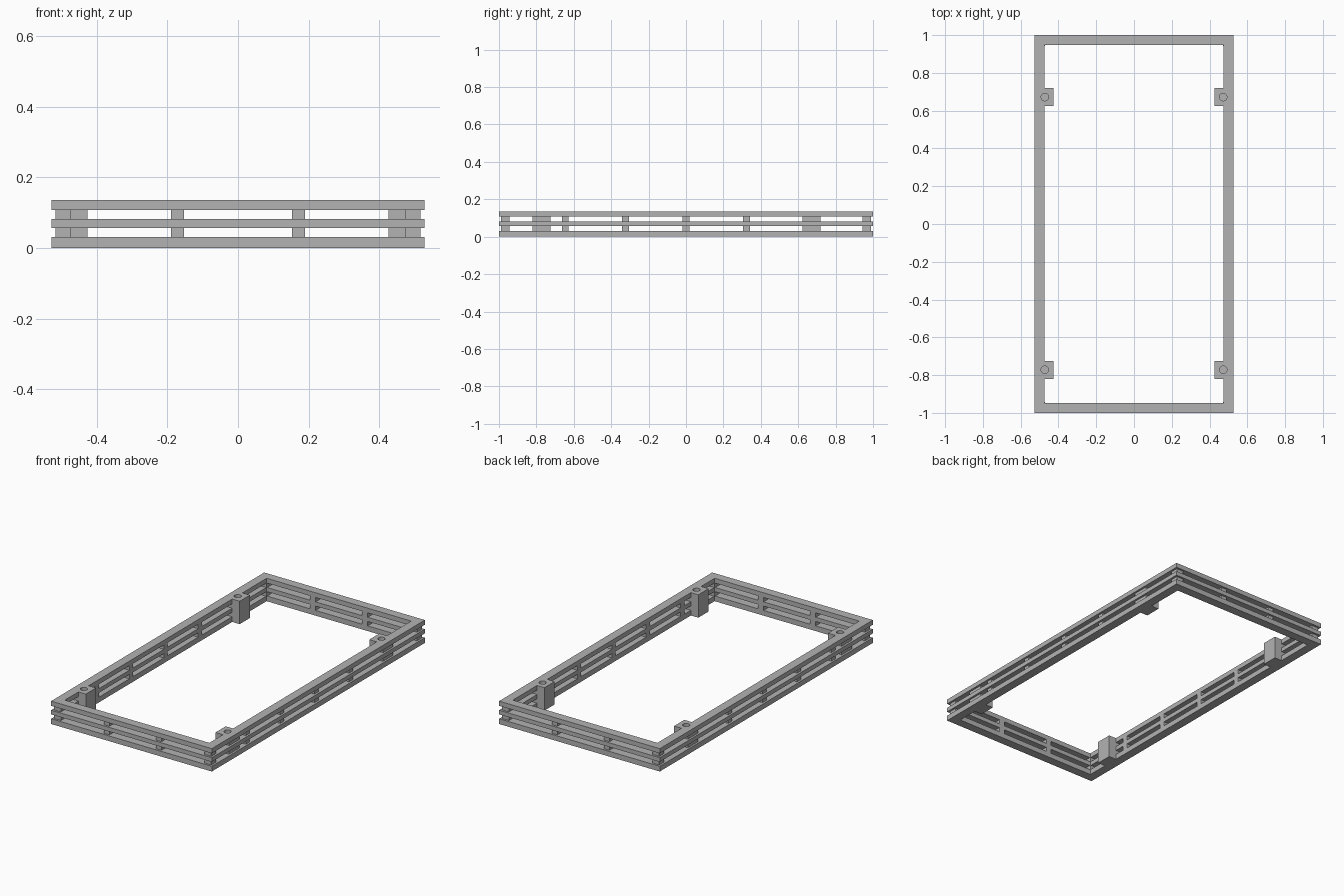
import bpy
import bmesh
from mathutils import Matrix, Vector

default = bpy.data.objects.get("Cube")
if default:
    bpy.data.objects.remove(default, do_unlink=True)

OUT_X, OUT_Y = 0.528, 1.0        # outside of the rails
IN_X, IN_Y = 0.475, 0.947        # inside of the rails
SET_X, SET_Y = 0.516, 0.988      # outside of the recessed spacers
RAILS = [("bottom_rail", 0, 0.031), ("middle_rail", 0.057, 0.082), ("top_rail", 0.108, 0.136)]
GAPS = [(0.031, 0.057), (0.082, 0.108)]
TOP = 0.136
HALF = 0.018                     # half width of a spacer
BOSS_Y = (-0.772, 0.672)
BOSS_HALF = 0.048
BOSS_IN = 0.426

grey = bpy.data.materials.new("plain grey")
grey.use_nodes = True
colour = (0.45, 0.45, 0.45, 1)
grey.diffuse_color = colour
grey.node_tree.nodes["Principled BSDF"].inputs["Base Color"].default_value = colour


def finish(name, bm):
    bmesh.ops.recalc_face_normals(bm, faces=bm.faces)
    mesh = bpy.data.meshes.new(name)
    bm.to_mesh(mesh)
    bm.free()
    mesh.materials.append(grey)
    obj = bpy.data.objects.new(name, mesh)
    bpy.context.collection.objects.link(obj)
    return obj


def add_box(bm, x0, x1, y0, y1, z0, z1):
    lo, hi = Vector((x0, y0, z0)), Vector((x1, y1, z1))
    size = Matrix.Diagonal((*[abs(v) for v in hi - lo], 1))
    bmesh.ops.create_cube(bm, size=1, matrix=Matrix.Translation((lo + hi) / 2) @ size)


def rail(name, z0, z1):
    """Rectangular ring: two nested loops bridged, then raised."""
    bm = bmesh.new()
    loops = []
    for x, y in ((OUT_X, OUT_Y), (IN_X, IN_Y)):
        loops.append([bm.verts.new((sx * x, sy * y, z0))
                      for sx, sy in ((-1, -1), (1, -1), (1, 1), (-1, 1))])
    outer, inner = loops
    faces = [bm.faces.new((outer[i], outer[(i + 1) % 4], inner[(i + 1) % 4], inner[i]))
             for i in range(4)]
    raised = bmesh.ops.extrude_face_region(bm, geom=faces, use_keep_orig=True)["geom"]
    bmesh.ops.translate(bm, vec=(0, 0, z1 - z0),
                        verts=[g for g in raised if isinstance(g, bmesh.types.BMVert)])
    return finish(name, bm)


# Blind screw holes
bm = bmesh.new()
for side in (-1, 1):
    for y in BOSS_Y:
        bmesh.ops.create_cone(bm, cap_ends=True, segments=32, radius1=0.02, radius2=0.02,
                              depth=0.14, matrix=Matrix.Translation((side * 0.472, y, 0.11)))
cutter = finish("screw_hole_cutter", bm)
cutter.hide_render = True
cutter.hide_viewport = True
cutter.display_type = 'WIRE'


def drill(obj):
    cut = obj.modifiers.new("screw_holes", 'BOOLEAN')
    cut.operation = 'DIFFERENCE'
    cut.solver = 'EXACT'
    cut.object = cutter


# Three stacked rails
for name, z0, z1 in RAILS:
    ring = rail(name, z0, z1)
    if z0 > 0:
        drill(ring)

# Spacers between the rails
bm = bmesh.new()
for z0, z1 in GAPS:
    for s in (-1, 1):
        for x in (-0.171, 0.171):
            add_box(bm, x - HALF, x + HALF, s * IN_Y, s * SET_Y, z0, z1)
        for i in range(-2, 3):
            y = i * 0.323
            if i < 2:            # the last one is swallowed by the screw block
                add_box(bm, s * IN_X, s * SET_X, y - HALF, y + HALF, z0, z1)
        for t in (-1, 1):
            add_box(bm, s * 0.472, s * SET_X, t * 0.943, t * SET_Y, z0, z1)
finish("spacers", bm)

# Screw blocks: inner body plus fillers in the gaps
for side, label in ((1, "left"), (-1, "right")):
    for y, end in zip(BOSS_Y, ("front", "back")):
        y0, y1 = y - BOSS_HALF, y + BOSS_HALF
        bm = bmesh.new()
        add_box(bm, side * BOSS_IN, side * IN_X, y0, y1, 0, TOP)
        drill(finish(f"{end}_{label}_screw_block", bm))
        bm = bmesh.new()
        for z0, z1 in GAPS:
            add_box(bm, side * IN_X, side * SET_X, y0, y1, z0, z1)
        drill(finish(f"{end}_{label}_block_filler", bm))
